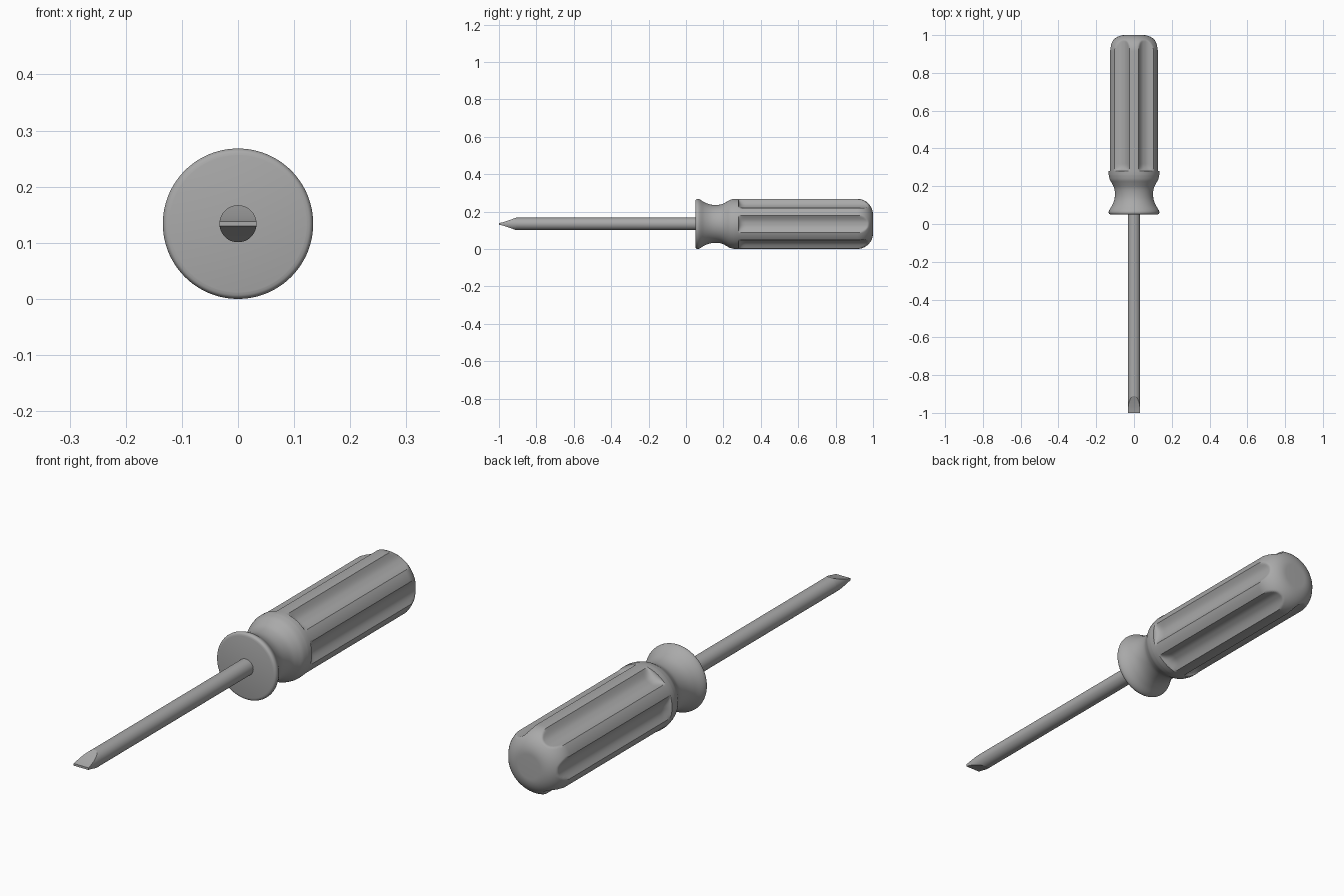
import bpy
import bmesh
from math import sin, cos, pi, sqrt, radians

cube = bpy.data.objects.get("Cube")
if cube:
    bpy.data.objects.remove(cube, do_unlink=True)

R = 0.134            # handle radius, also the height of the axis
SHAFT_R = 0.033
FLUTES = 6
FLUTE_HALF = radians(20)
FLUTE_DEPTH = 0.024
FLUTE_START = 0.28

grey = bpy.data.materials.new("grey")
grey.use_nodes = True
grey.diffuse_color = (0.4, 0.4, 0.4, 1)
grey.node_tree.nodes["Principled BSDF"].inputs["Base Color"].default_value = (0.4, 0.4, 0.4, 1)


def loft(name, rings, angle):
    """Skin a list of closed rings of equal length and cap both ends."""
    bm = bmesh.new()
    rows = [[bm.verts.new(p) for p in ring] for ring in rings]
    n = len(rows[0])
    for a, b in zip(rows, rows[1:]):
        for i in range(n):
            j = (i + 1) % n
            bm.faces.new((a[i], a[j], b[j], b[i]))
    bm.faces.new(rows[0])
    bm.faces.new(rows[-1])
    bmesh.ops.remove_doubles(bm, verts=bm.verts, dist=0.00002)
    bmesh.ops.recalc_face_normals(bm, faces=bm.faces)
    mesh = bpy.data.meshes.new(name)
    bm.to_mesh(mesh)
    bm.free()
    obj = bpy.data.objects.new(name, mesh)
    bpy.context.collection.objects.link(obj)
    mesh.materials.append(grey)
    bpy.ops.object.select_all(action="DESELECT")
    obj.select_set(True)
    bpy.context.view_layer.objects.active = obj
    bpy.ops.object.shade_smooth_by_angle(angle=radians(angle))
    return obj


def smooth_profile(pts, steps):
    """Catmull-Rom curve through the points."""
    pts = [pts[0]] + pts + [pts[-1]]
    out = []
    for a, b, c, d in zip(pts, pts[1:], pts[2:], pts[3:]):
        for s in range(steps):
            t = s / steps
            out.append(tuple(
                0.5 * (2 * q + (r - p) * t + (2 * p - 5 * q + 4 * r - s4) * t * t
                       + (3 * q - p - 3 * r + s4) * t ** 3)
                for p, q, r, s4 in zip(a, b, c, d)))
    return out + [pts[-1]]


# Handle outline: flange, waist, grip, rounded butt
outline = smooth_profile([(0.05, 0.122), (0.053, 0.13), (0.062, R), (0.075, 0.13),
                          (0.1, 0.115), (0.13, 0.104), (0.16, 0.101), (0.19, 0.105),
                          (0.215, 0.117), (0.235, 0.128), (0.26, R)], 4)
outline += [(FLUTE_START + 0.035 * (k / 8) ** 2, R) for k in range(9)]
outline += [(0.32 + 0.595 * k / 12, R) for k in range(12)]
FILLET = 0.085
outline += [(1 - FILLET + FILLET * sin(k * pi / 40), R - FILLET + FILLET * cos(k * pi / 40))
            for k in range(21)]


def handle_radius(y, r, ang):
    """Outline radius, lowered to the floor of the nearest flute."""
    if y < FLUTE_START:
        return r
    pitch = 2 * pi / FLUTES
    t = abs((ang + pitch / 2) % pitch - pitch / 2) / FLUTE_HALF
    if t >= 1:
        return r
    e = min((y - FLUTE_START) / 0.035, 1)
    return min(r, R - FLUTE_DEPTH * (1 - t ** 2.5) * sqrt(1 - (1 - e) ** 2))


SEG = 144
handle_rings = []
for y, r in outline:
    ring = []
    for i in range(SEG):
        ang = 2 * pi * i / SEG
        q = handle_radius(y, r, ang)
        ring.append((q * cos(ang), y, R + q * sin(ang)))
    handle_rings.append(ring)
loft("handle", handle_rings, 40)


# Shaft section: a circle with its top and bottom ground flat at angle a
def shaft_ring(y, a, steps=16):
    x, h = SHAFT_R * cos(a), SHAFT_R * sin(a)
    half = [(SHAFT_R * cos(t), SHAFT_R * sin(t))
            for t in (-a + 2 * a * k / steps for k in range(steps + 1))]
    half += [(x - 2 * x * k / 6, h) for k in range(1, 6)]
    return [(s * u, y, R + s * v) for s in (1, -1) for u, v in half]


# Slotted tip with hollow-ground faces, then the round rod
TIP_ANGLE = 0.13
shaft_rings = []
for k in range(17):
    a = TIP_ANGLE + (pi / 2 - TIP_ANGLE) * k / 16
    rise = (sin(a) - sin(TIP_ANGLE)) / (1 - sin(TIP_ANGLE))
    shaft_rings.append(shaft_ring(-1 + 0.09 * rise ** 0.8, a))
shaft_rings.append(shaft_ring(0.06, pi / 2))
loft("shaft", shaft_rings, 25)
